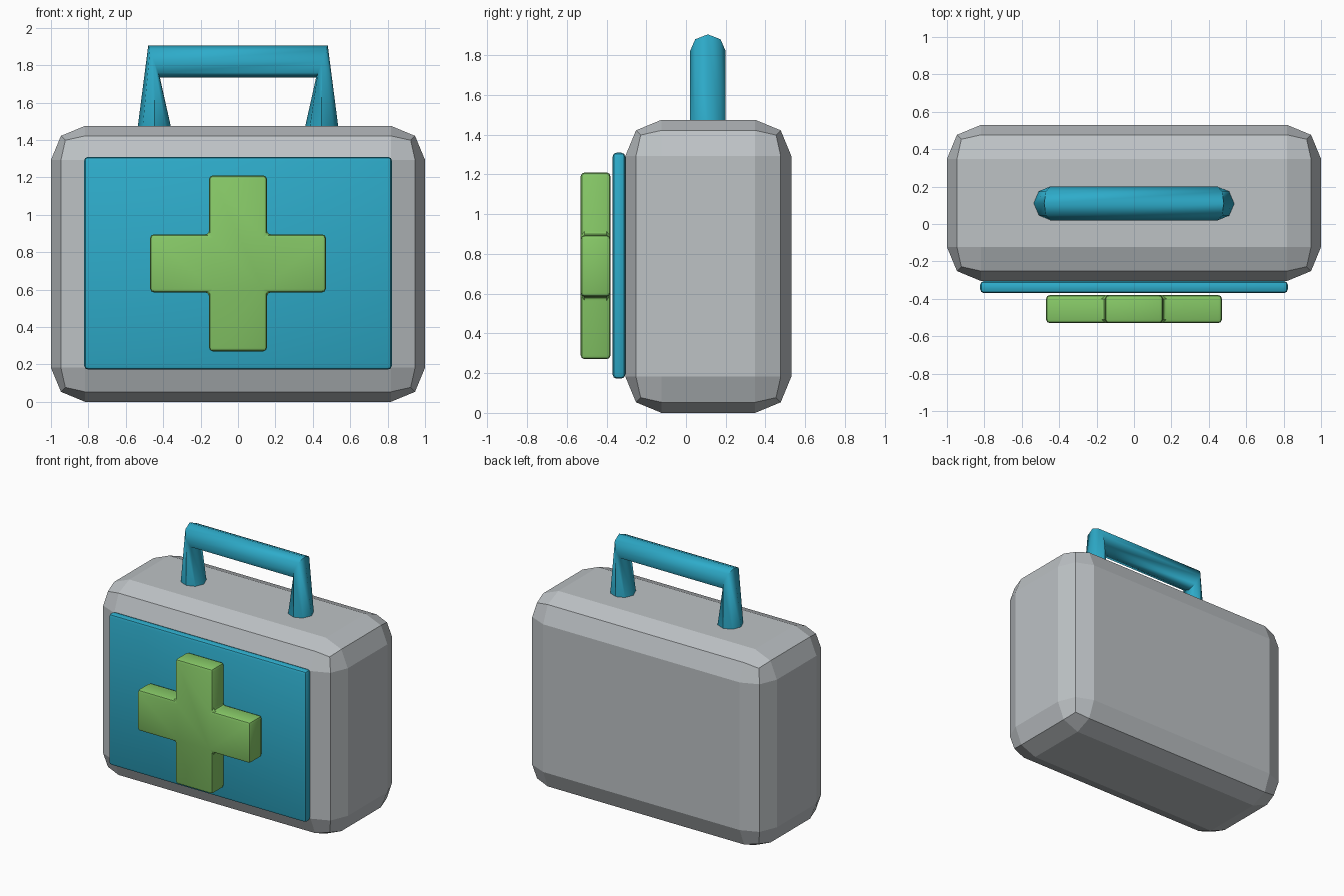
import bpy, bmesh, math
from mathutils import Vector

if "Cube" in bpy.data.objects:
    bpy.data.objects.remove(bpy.data.objects["Cube"])


def material(name, rgb):
    m = bpy.data.materials.new(name)
    m.diffuse_color = (*rgb, 1)
    m.use_nodes = True
    m.node_tree.nodes["Principled BSDF"].inputs["Base Color"].default_value = m.diffuse_color
    return m


GREY = material("light grey", (0.51, 0.54, 0.56))
BLUE = material("teal blue", (0.027, 0.41, 0.59))
GREEN = material("leaf green", (0.24, 0.58, 0.135))


def make_object(name, bm, mat, bevel=0, segments=2, smooth_angle=None):
    bmesh.ops.recalc_face_normals(bm, faces=bm.faces[:])
    if bevel:
        edges = [e for e in bm.edges if e.calc_face_angle(0) > math.radians(30)]
        bmesh.ops.bevel(bm, geom=edges, offset=bevel, segments=segments,
                        profile=0.5, affect='EDGES', clamp_overlap=True)
    mesh = bpy.data.meshes.new(name)
    bm.to_mesh(mesh)
    bm.free()
    mesh.materials.append(mat)
    ob = bpy.data.objects.new(name, mesh)
    bpy.context.collection.objects.link(ob)
    if smooth_angle:
        bpy.ops.object.select_all(action='DESELECT')
        ob.select_set(True)
        bpy.context.view_layer.objects.active = ob
        bpy.ops.object.shade_smooth_by_angle(angle=math.radians(smooth_angle))
    return ob


def slab(outline, y0, y1):
    """Extrude an (x, z) outline from y0 to y1."""
    bm = bmesh.new()
    face = bm.faces.new([bm.verts.new((x, y0, z)) for x, z in outline])
    ext = bmesh.ops.extrude_face_region(bm, geom=[face])
    moved = [v for v in ext["geom"] if isinstance(v, bmesh.types.BMVert)]
    bmesh.ops.translate(bm, verts=moved, vec=(0, y1 - y0, 0))
    return bm


def rectangle(half, z0, z1):
    return [(-half, z0), (half, z0), (half, z1), (-half, z1)]


# Case with wide two-step chamfers
make_object("case_body", slab(rectangle(1.0, 0, 1.475), -0.305, 0.53), GREY, 0.182, 2)

# Front panel
make_object("front_panel", slab(rectangle(0.823, 0.172, 1.31), -0.37, -0.305),
            BLUE, 0.022, 2, 30)

# Raised cross: one arm corner repeated by quarter turns
a, r, zc = 0.155, 0.47, 0.74
outline = []
for k in range(4):
    c, s = round(math.cos(k * math.pi / 2)), round(math.sin(k * math.pi / 2))
    for x, z in ((r, -a), (r, a), (a, a)):
        outline.append((x * c - z * s, zc + x * s + z * c))
make_object("cross", slab(outline, -0.53, -0.38), GREEN, 0.02, 2, 30)

# Handle: eight-sided tube with tapered legs
bm = bmesh.new()
rings = []
# each ring: outer point, inner point (x, z)
stations = [((-0.54, 1.44), (-0.352, 1.44)), ((-0.48, 1.905), (-0.418, 1.735)),
            ((0.48, 1.905), (0.418, 1.735)), ((0.54, 1.44), (0.352, 1.44))]
for (xo, zo), (xi, zi) in stations:
    centre = Vector(((xo + xi) / 2, 0.11, (zo + zi) / 2))
    axis = Vector(((xo - xi) / 2, 0, (zo - zi) / 2))
    rings.append([bm.verts.new(centre + axis * math.cos(t) + Vector((0, 0.09 * math.sin(t), 0)))
                  for t in (i * math.pi / 4 for i in range(8))])
for p, q in zip(rings, rings[1:]):
    for i in range(8):
        j = (i + 1) % 8
        bm.faces.new((p[i], p[j], q[j], q[i]))
bm.faces.new(rings[0])
bm.faces.new(rings[-1])
make_object("handle", bm, BLUE, smooth_angle=60)
